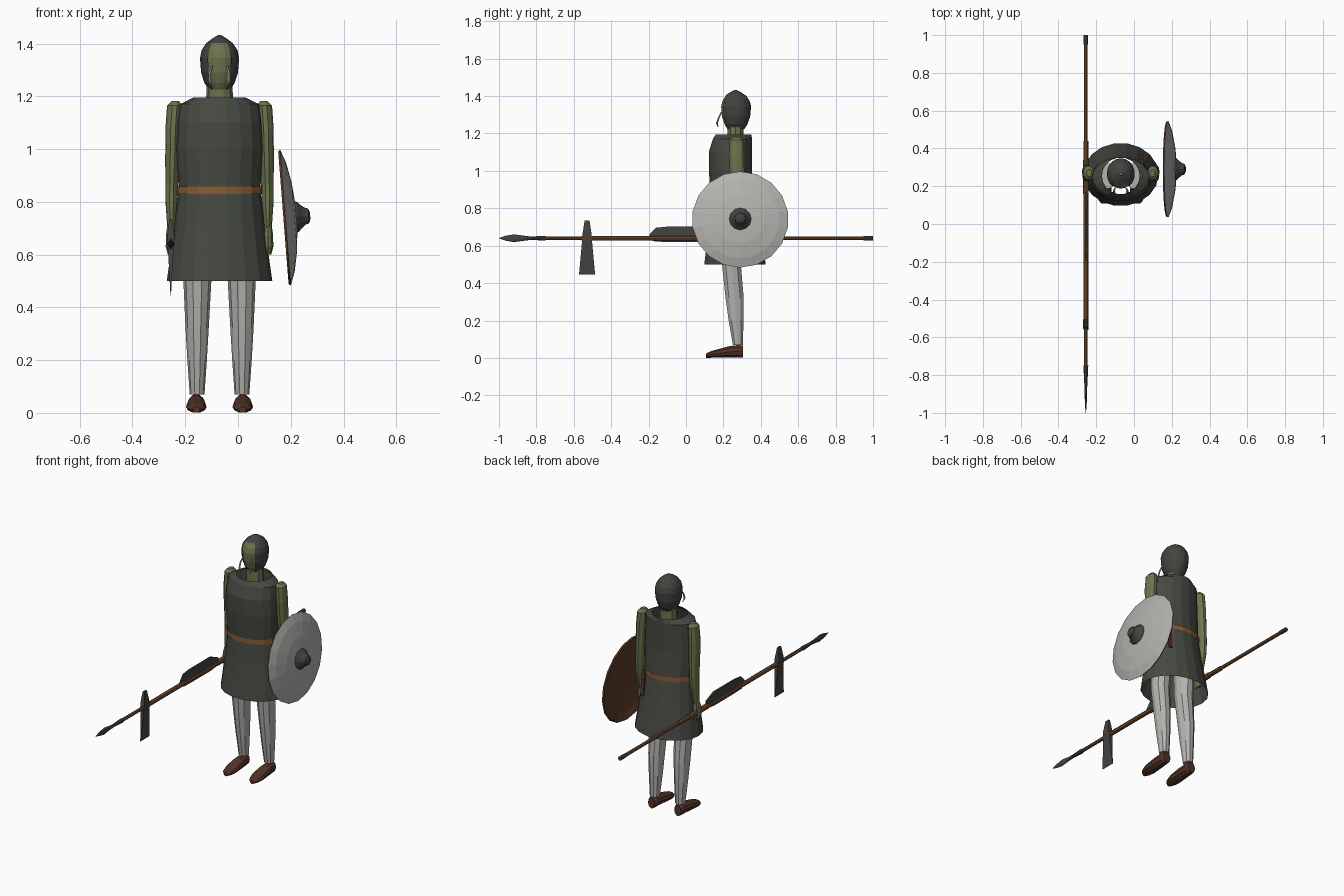
import bpy, bmesh, math
from mathutils import Matrix, Vector


def material(name, r, g, b):
    m = bpy.data.materials.new(name)
    m.diffuse_color = (r, g, b, 1)
    return m


CLOTH = material("dark cloth", 0.062, 0.066, 0.054)
STEEL = material("dark steel", 0.055, 0.058, 0.051)
SKIN = material("olive skin", 0.150, 0.175, 0.075)
GREY = material("pale grey", 0.46, 0.45, 0.43)
BELT = material("belt leather", 0.25, 0.105, 0.036)
SHOE = material("shoe leather", 0.085, 0.033, 0.021)
WOOD = material("shaft wood", 0.17, 0.078, 0.032)
BACK = material("shield wood", 0.11, 0.046, 0.021)

CX = -0.07    # body centre line
WX, WZ = -0.255, 0.64    # weapons held in the fist


def loft(name, rings, mats, n=12, axis="z", caps=True, skip=None, paint=None):
    """Skin elliptical rings (t, a, b, ra, rb); t runs along the axis. n=4 gives rectangles."""
    bm = bmesh.new()
    loops = []
    k = math.sqrt(2) if n == 4 else 1
    start = math.pi / 4 if n == 4 else 0
    for t, a, b, ra, rb in rings:
        loop = []
        for i in range(n):
            ang = start + 2 * math.pi * i / n
            p, q = a + k * ra * math.cos(ang), b + k * rb * math.sin(ang)
            loop.append(bm.verts.new((p, q, t) if axis == "z" else (p, t, q)))
        loops.append(loop)
    for band, (lo, hi) in enumerate(zip(loops, loops[1:])):
        for i in range(n):
            j = (i + 1) % n
            f = bm.faces.new((lo[i], lo[j], hi[j], hi[i]))
            f.material_index = paint(band) if paint else 0
    if caps:
        bm.faces.new(loops[0])
        bm.faces.new(loops[-1]).material_index = len(mats) - 1
    bmesh.ops.recalc_face_normals(bm, faces=bm.faces[:])
    if skip:
        gone = [f for f in bm.faces if skip(f.calc_center_median())]
        bmesh.ops.delete(bm, geom=gone, context="FACES")
    me = bpy.data.meshes.new(name)
    bm.to_mesh(me)
    bm.free()
    for m in mats:
        me.materials.append(m)
    ob = bpy.data.objects.new(name, me)
    bpy.context.collection.objects.link(ob)
    return ob


# Tunic: hollow shell, open at neck and hem
loft("tunic", [(z, CX, y, rx, ry) for z, y, rx, ry in [
    (1.195, 0.255, 0.10, 0.097), (1.17, 0.248, 0.15, 0.106),
    (1.10, 0.237, 0.158, 0.117), (1.0, 0.237, 0.163, 0.117),
    (0.845, 0.25, 0.155, 0.117), (0.70, 0.256, 0.172, 0.135),
    (0.50, 0.262, 0.20, 0.167)]], [CLOTH], n=18, caps=False)
loft("belt", [(0.83, CX, 0.25, 0.161, 0.123), (0.858, CX, 0.25, 0.161, 0.123)],
     [BELT], n=18, caps=False)
loft("belt_strap", [(0.70, 0.04, 0.362, 0.010, 0.006), (0.85, 0.04, 0.347, 0.010, 0.006)],
     [SHOE], n=4)

# Head, neck and open-faced helmet
HEAD = [(1.225, 0.040, 0.048), (1.25, 0.057, 0.064), (1.29, 0.070, 0.078),
        (1.345, 0.074, 0.083), (1.375, 0.068, 0.075), (1.402, 0.050, 0.056),
        (1.42, 0.026, 0.030), (1.432, 0.006, 0.006)]
loft("helmet", [(z, CX, 0.265, rx, ry) for z, rx, ry in HEAD], [STEEL], n=20, caps=False,
     skip=lambda c: c.z < 1.39 and c.y < 0.265 and
     math.atan2(abs(c.x - CX), 0.265 - c.y) < math.radians(34))
loft("head", [(z, CX, 0.265, rx * 0.93, ry * 0.93) for z, rx, ry in HEAD[:-1]], [SKIN], n=20)
loft("neck", [(1.12, CX, 0.265, 0.052, 0.046), (1.27, CX, 0.265, 0.049, 0.044)], [SKIN], n=10)

# Paired parts
for s, side in ((-1, "right"), (1, "left")):
    loft(side + "_tusk", [(z, CX + s * dx, y, r, r) for z, dx, y, r in [
        (1.315, 0.029, 0.19, 0.004), (1.285, 0.037, 0.176, 0.005),
        (1.255, 0.036, 0.165, 0.005), (1.235, 0.028, 0.172, 0.002)]], [GREY], n=5)
    loft(side + "_arm", [(z, CX + s * dx, y, rx, ry) for z, dx, y, rx, ry in [
        (1.182, 0.168, 0.27, 0.014, 0.02), (1.165, 0.17, 0.27, 0.029, 0.038),
        (1.08, 0.176, 0.27, 0.029, 0.042), (0.95, 0.179, 0.275, 0.027, 0.04),
        (0.87, 0.181, 0.28, 0.024, 0.036), (0.80, 0.182, 0.277, 0.023, 0.035),
        (0.70, 0.183, 0.265, 0.015, 0.024)]], [SKIN], n=10)
    loft(side + "_hand", [(z, CX + s * 0.184, y, rx, ry) for z, y, rx, ry in [
        (0.71, 0.264, 0.014, 0.022), (0.675, 0.26, 0.019, 0.032),
        (0.63, 0.255, 0.020, 0.034), (0.60, 0.255, 0.012, 0.024)]], [SKIN], n=8)
    loft(side + "_trouser_leg", [(z, CX + s * dx, y, rx, ry) for z, dx, y, rx, ry in [
        (0.80, 0.075, 0.255, 0.058, 0.07), (0.50, 0.084, 0.243, 0.053, 0.053),
        (0.32, 0.085, 0.26, 0.044, 0.051), (0.20, 0.085, 0.268, 0.037, 0.042),
        (0.07, 0.085, 0.277, 0.028, 0.028)]], [GREY], n=10)
    loft(side + "_shoe", [(y, CX + s * 0.088, h / 2, rx, h / 2) for y, rx, h in [
        (0.306, 0.023, 0.066), (0.285, 0.031, 0.072), (0.23, 0.036, 0.064),
        (0.16, 0.039, 0.045), (0.125, 0.030, 0.034), (0.108, 0.014, 0.024)]],
        [SHOE], n=10, axis="y")

# Round shield: brown back and rim, grey front, dark boss
shield = loft("shield", [(z, 0, 0, r, r) for z, r in [
    (0.032, 0.04), (0.024, 0.13), (0.008, 0.21), (-0.008, 0.252), (0.0, 0.258),
    (0.018, 0.21), (0.034, 0.13), (0.042, 0.04)]], [BACK, GREY], n=18,
    paint=lambda band: int(band > 3))
boss = loft("shield_boss", [(z, 0, 0, r, r) for z, r in [
    (0.036, 0.060), (0.046, 0.058), (0.062, 0.042), (0.075, 0.032),
    (0.088, 0.028), (0.094, 0.012)]], [STEEL], n=12)
for ob in (shield, boss):
    ob.matrix_world = (Matrix.Translation((0.18, 0.29, 0.74))
                       @ Matrix.Rotation(math.radians(85.5), 4, "Y"))

# Spear along y
loft("spear_shaft", [(y, WX, WZ, 0.010, 0.010) for y in (-0.8, 0.98)], [WOOD], n=8, axis="y")
loft("spear_butt", [(y, WX, WZ, 0.012, 0.012) for y in (0.95, 1.0)], [STEEL], n=8, axis="y")
loft("spear_head", [(y, WX, WZ, rx, rz) for y, rx, rz in [
    (-0.75, 0.013, 0.013), (-0.83, 0.009, 0.009), (-0.87, 0.007, 0.014),
    (-0.92, 0.006, 0.021), (-0.965, 0.004, 0.013), (-1.0, 0.001, 0.001)]],
    [STEEL], n=8, axis="y")

# Long axe held alongside the spear
loft("axe_haft", [(y, WX, WZ, 0.013, 0.013) for y in (-0.56, 0.44)], [WOOD], n=8, axis="y")
loft("axe_head", [(z, WX, -0.529, rx, ry) for z, rx, ry in [
    (0.445, 0.001, 0.043), (0.61, 0.010, 0.028), (0.67, 0.014, 0.023),
    (0.735, 0.005, 0.013)]], [STEEL], n=4)

# Broad knife
loft("knife_blade", [(y, WX, z, rx, rz) for y, z, rx, rz in [
    (-0.195, 0.646, 0.001, 0.016), (-0.16, 0.659, 0.004, 0.037),
    (-0.10, 0.661, 0.005, 0.041), (0.10, 0.661, 0.005, 0.041),
    (0.17, 0.65, 0.005, 0.022)]], [STEEL], n=4, axis="y")
loft("knife_handle", [(y, WX, WZ, 0.015, 0.017) for y in (0.16, 0.34)], [WOOD], n=8, axis="y")
